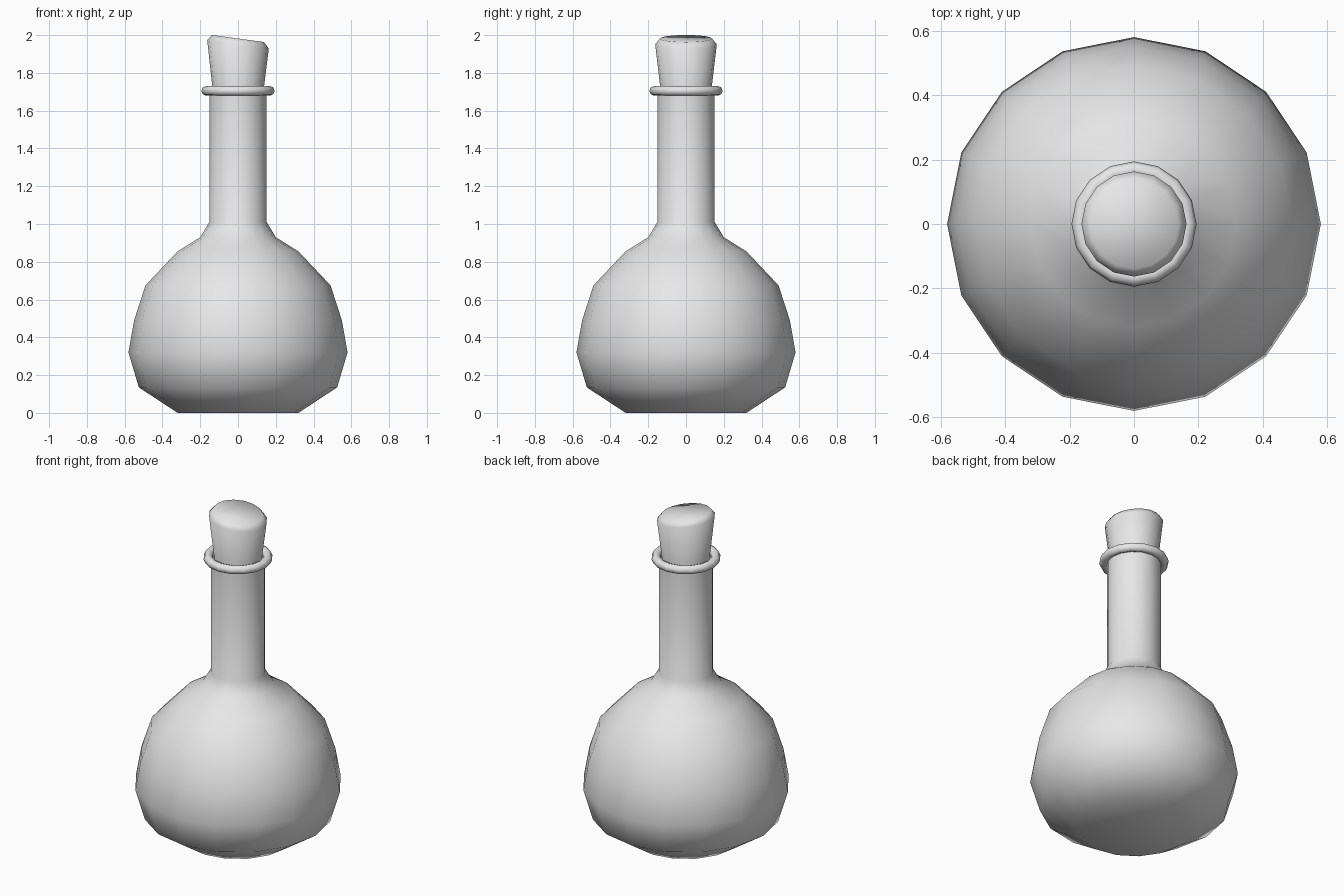
import bpy, bmesh, math
from mathutils import Vector

SIDES = 16

cube = bpy.data.objects.get("Cube")
if cube:
    bpy.data.objects.remove(cube)

grey = bpy.data.materials.new("plain_grey")
grey.use_nodes = True
grey.diffuse_color = (0.8, 0.8, 0.8, 1)
grey.node_tree.nodes["Principled BSDF"].inputs["Base Color"].default_value = (0.8, 0.8, 0.8, 1)


def finish(obj, angle):
    obj.data.materials.append(grey)
    bpy.ops.object.select_all(action="DESELECT")
    obj.select_set(True)
    bpy.context.view_layer.objects.active = obj
    bpy.ops.object.shade_smooth_by_angle(angle=math.radians(angle))


def lathe(name, profile, angle, cap_top=False, tilt_from=None, slope=0.0):
    """Revolve (radius, height) points; rings from tilt_from on are slanted along x."""
    bm = bmesh.new()
    rings = []
    for i, (r, z) in enumerate(profile):
        lean = slope if tilt_from is not None and i >= tilt_from else 0.0
        ring = []
        for k in range(SIDES):
            a = math.tau * k / SIDES
            x, y = r * math.cos(a), r * math.sin(a)
            ring.append(bm.verts.new((x, y, z + lean * x)))
        rings.append(ring)
    for low, high in zip(rings, rings[1:]):
        for k in range(SIDES):
            n = (k + 1) % SIDES
            bm.faces.new((low[k], low[n], high[n], high[k]))
    bm.faces.new(rings[0][::-1])
    if cap_top:
        bm.faces.new(rings[-1])
    mesh = bpy.data.meshes.new(name)
    bm.to_mesh(mesh)
    bm.free()
    obj = bpy.data.objects.new(name, mesh)
    bpy.context.collection.objects.link(obj)
    finish(obj, angle)
    return obj


# Round body running up into the straight neck
lathe("flask_body", [(0.32, 0), (0.525, 0.135), (0.58, 0.32), (0.55, 0.49),
                     (0.49, 0.675), (0.32, 0.855), (0.20, 0.93),
                     (0.152, 1.01), (0.152, 1.7)], 50)

# Rounded lip around the mouth
bpy.ops.mesh.primitive_torus_add(major_segments=SIDES, minor_segments=8,
                                 major_radius=0.168, minor_radius=0.026,
                                 location=(0, 0, 1.705))
lip = bpy.context.object
lip.name = "neck_lip"
finish(lip, 60)

# Tapered stopper with a slanted, bevelled top
lathe("stopper", [(0.122, 1.6), (0.163, 1.951), (0.138, 1.982)], 60,
      cap_top=True, tilt_from=1, slope=-0.135)
